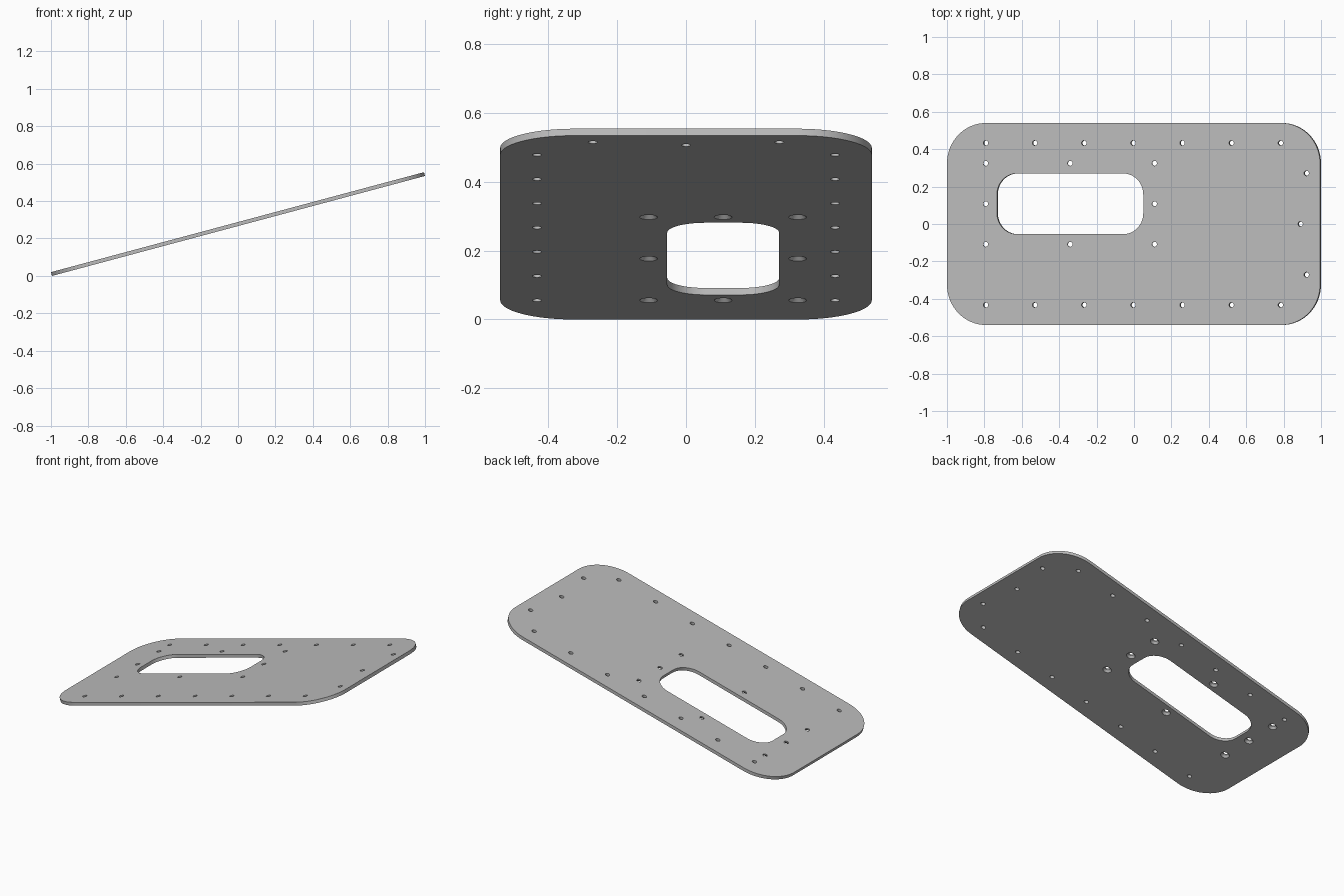
import bpy
import bmesh
from math import sin, cos, pi, radians

cube = bpy.data.objects.get("Cube")
if cube:
    bpy.data.objects.remove(cube, do_unlink=True)

TILT = radians(15)
LENGTH, WIDTH, THICK = 2.065, 1.08, 0.0207
HALF = THICK / 2
HOLE_R, SINK_R, SINK_DEPTH = 0.0135, 0.026, 0.0125
OVER = 0.005


def rounded_rect(cx, cy, w, h, r, steps=16):
    pts = []
    for i, (sx, sy) in enumerate([(1, 1), (-1, 1), (-1, -1), (1, -1)]):
        for k in range(steps + 1):
            a = (i + k / steps) * pi / 2
            pts.append((cx + sx * (w / 2 - r) + r * cos(a),
                        cy + sy * (h / 2 - r) + r * sin(a)))
    return pts


def circle(cx, cy, r, n=24):
    return [(cx + r * cos(2 * pi * i / n), cy + r * sin(2 * pi * i / n))
            for i in range(n)]


def loft(bm, sections):
    """Closed solid through (z, outline) sections, bottom to top."""
    rings = [[bm.verts.new((x, y, z)) for x, y in pts] for z, pts in sections]
    for low, high in zip(rings, rings[1:]):
        n = len(low)
        for i in range(n):
            j = (i + 1) % n
            bm.faces.new((low[i], low[j], high[j], high[i]))
    bm.faces.new(rings[0][::-1])
    bm.faces.new(rings[-1])


def make_object(name, bm):
    bmesh.ops.recalc_face_normals(bm, faces=bm.faces)
    mesh = bpy.data.meshes.new(name)
    bm.to_mesh(mesh)
    bm.free()
    obj = bpy.data.objects.new(name, mesh)
    bpy.context.collection.objects.link(obj)
    return obj


# Plate blank
bm = bmesh.new()
outline = rounded_rect(0, 0, LENGTH, WIDTH, 0.216)
loft(bm, [(-HALF, outline), (HALF, outline)])
plate = make_object("mounting_plate", bm)

# Cutter: window, plain edge holes and countersunk holes round the window
bm = bmesh.new()
WIN_X, WIN_Y = -0.351, 0.108
window = rounded_rect(WIN_X, WIN_Y, 0.81, 0.325, 0.112)
loft(bm, [(-HALF - OVER, window), (HALF + OVER, window)])

edge_holes = [(-0.002 + k * 0.272, s * 0.433) for k in range(-3, 4) for s in (-1, 1)]
edge_holes += [(0.957, 0.271), (0.924, 0), (0.957, -0.271)]
for x, y in edge_holes:
    ring = circle(x, y, HOLE_R)
    loft(bm, [(-HALF - OVER, ring), (HALF + OVER, ring)])

for i in (-1, 0, 1):
    for j in (-1, 0, 1):
        if i == 0 and j == 0:
            continue
        x, y = WIN_X + i * 0.467, WIN_Y + j * 0.2165
        loft(bm, [(-HALF - OVER, circle(x, y, SINK_R + OVER)),
                  (-HALF + SINK_DEPTH, circle(x, y, HOLE_R)),
                  (HALF + OVER, circle(x, y, HOLE_R))])
cutter = make_object("hole_cutter", bm)
cutter.hide_render = True

# Cut the openings
mod = plate.modifiers.new("openings", 'BOOLEAN')
mod.operation = 'DIFFERENCE'
mod.solver = 'EXACT'
mod.object = cutter
bpy.ops.object.select_all(action='DESELECT')
bpy.context.view_layer.objects.active = plate
plate.select_set(True)
bpy.ops.object.modifier_apply(modifier=mod.name)
bpy.data.objects.remove(cutter, do_unlink=True)

# Finish: grey metal, smooth round walls, tilted to rest on its low end
grey = bpy.data.materials.new("grey_metal")
grey.use_nodes = True
colour = (0.5, 0.5, 0.5, 1)
grey.diffuse_color = colour
grey.node_tree.nodes["Principled BSDF"].inputs["Base Color"].default_value = colour
plate.data.materials.clear()
plate.data.materials.append(grey)
bpy.ops.object.shade_smooth_by_angle(angle=radians(30))
plate.rotation_euler = (0, -TILT, 0)
plate.location.z = (LENGTH * sin(TILT) + THICK * cos(TILT)) / 2
